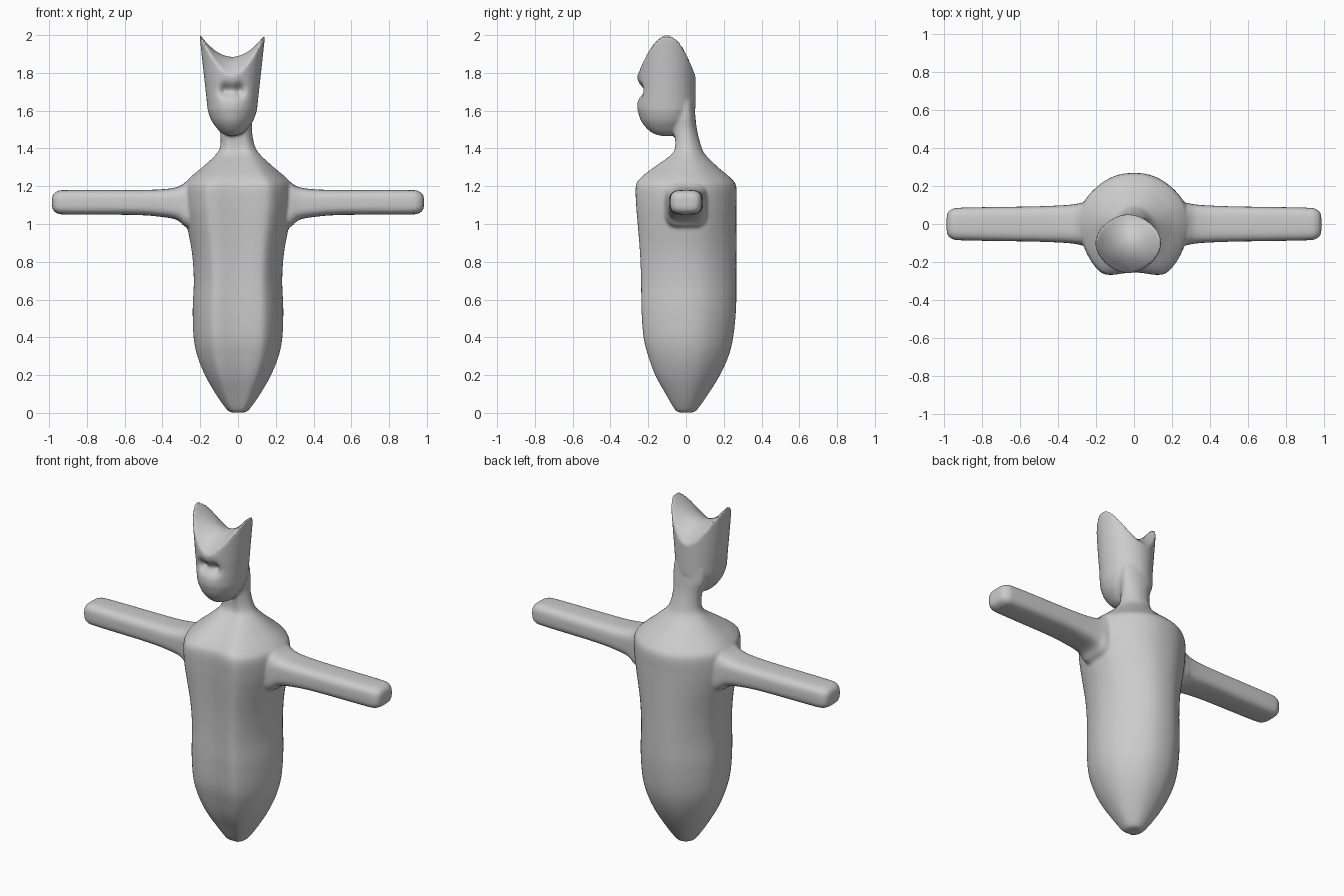
import bpy, bmesh
from math import sin, cos, pi, exp, copysign

if "Cube" in bpy.data.objects:
    bpy.data.objects.remove(bpy.data.objects["Cube"])

bm = bmesh.new()


def spline(rows, n, closed=False):
    """Catmull-Rom interpolation of rows of numbers, n steps per span."""
    out, m = [], len(rows)
    for i in range(m if closed else m - 1):
        idx = [i - 1, i, i + 1, i + 2]
        p = [rows[k % m] if closed else rows[min(max(k, 0), m - 1)] for k in idx]
        for s in range(n):
            t = s / n
            out.append([b + .5 * t * (c - a + t * (2*a - 5*b + 4*c - d + t * (3*(b - c) + d - a)))
                        for a, b, c, d in zip(*p)])
    if not closed:
        out.append(list(rows[-1]))
    return out


def loft(rings):
    """Skin a list of closed rings and cap both ends."""
    vs = [[bm.verts.new(p) for p in r] for r in rings]
    faces = []
    n = len(vs[0])
    for a, b in zip(vs, vs[1:]):
        for j in range(n):
            k = (j + 1) % n
            faces.append(bm.faces.new((a[j], a[k], b[k], b[j])))
    faces += [bm.faces.new(vs[0]), bm.faces.new(vs[-1])]
    bmesh.ops.recalc_face_normals(bm, faces=faces)


# Body and neck: unit outline with round back, two-lobed front
half = [(0, 1), (.35, .94), (.68, .72), (.93, .38), (1, 0), (.92, -.4),
        (.78, -.72), (.6, -.95), (.42, -1), (.2, -.97), (0, -.95)]
outline = spline(half + [(-x, y) for x, y in half[-2:0:-1]], 4, True)
# z, centre x, half width, front y, back y
body = [(.002, 0, .035, -.035, .035), (.018, 0, .06, -.06, .06), (.1, 0, .118, -.108, .118),
        (.2, 0, .175, -.163, .18), (.3, 0, .215, -.2, .225), (.4, 0, .235, -.225, .25),
        (.55, 0, .24, -.236, .265), (.7, 0, .234, -.238, .267), (.85, 0, .244, -.244, .267),
        (1, 0, .272, -.256, .267), (1.1, 0, .288, -.264, .267), (1.2, 0, .288, -.266, .266),
        (1.245, 0, .255, -.24, .235), (1.3, 0, .19, -.17, .17), (1.37, 0, .115, -.075, .1),
        (1.42, -.003, .09, -.057, .078), (1.5, -.012, .086, -.065, .058),
        (1.57, -.022, .1, -.08, .05), (1.65, -.027, .1, -.1, .042)]
loft([[(cx + w * x, y * yb if y > 0 else -y * yf, z) for x, y in outline]
      for z, cx, w, yf, yb in spline(body, 4)])

# Arms: rounded-box section flaring into the shoulder
arm = [(.15, .125, .95, 1.24), (.27, .112, .98, 1.22), (.32, .103, 1.02, 1.196),
       (.4, .097, 1.037, 1.184), (.55, .092, 1.048, 1.18), (.9, .086, 1.05, 1.18),
       (.955, .078, 1.056, 1.174), (.978, .06, 1.072, 1.158), (.984, .035, 1.09, 1.14)]


def power(c, e):
    return copysign(abs(c) ** e, c)


for side in (-1, 1):
    loft([[(side * x, hy * power(cos(a), .6), (z0 + z1) / 2 + (z1 - z0) / 2 * power(sin(a), .6))
           for a in [2 * pi * i / 40 for i in range(40)]]
          for x, hy, z0, z1 in spline(arm, 4)])

# Head: oval cup with a saddle-shaped, two-pointed top and a dented face
HX, HY, N = -.03, -.1, 72


def top(u, v):
    return 1.885 + .122 * u * u - .097 * v * v


def width(z):
    return .13 + .11 * (z - 1.6)


def face(x, y, z):
    if y < HY:
        d = x - HX
        y += .036 * exp(-(d / .06) ** 2 - ((z - 1.705) / .034) ** 2)
        for s in (-1, 1):
            y += .028 * exp(-((d - s * .04) / .02) ** 2 - ((z - 1.71) / .035) ** 2)
    return x, y, z


angles = [2 * pi * i / N for i in range(N)]
chin = [(1.466, .02, .03, .03), (1.48, .055, .075, .06), (1.51, .085, .112, .09),
        (1.55, .112, .14, .12), (1.6, .13, .156, .146)]
rings = [[(HX + w * cos(a), HY + (b if sin(a) > 0 else f) * sin(a), z) for a in angles]
         for z, w, f, b in spline(chin, 4)]
for i in range(1, 31):
    ring = []
    for a in angles:
        z = 1.6 + (top(cos(a), sin(a)) - 1.6) * i / 30
        ring.append(face(HX + width(z) * cos(a), HY + (.15 if sin(a) > 0 else .158) * sin(a), z))
    rings.append(ring)
rim = rings[-1]
for k in (.94, .85, .7, .5, .3, .1):
    rings.append([(HX + (x - HX) * k, HY + (y - HY) * k, top(k * cos(a), k * sin(a)))
                  for (x, y, z), a in zip(rim, angles)])
loft(rings)

# Fuse everything into one smooth skin
mesh = bpy.data.meshes.new("figure")
bm.to_mesh(mesh)
bm.free()
figure = bpy.data.objects.new("figure", mesh)
bpy.context.collection.objects.link(figure)
remesh = figure.modifiers.new("fuse", 'REMESH')
remesh.mode = 'VOXEL'
remesh.voxel_size = .008
remesh.use_smooth_shade = True
soften = figure.modifiers.new("soften", 'SMOOTH')
soften.factor = .5
soften.iterations = 8
